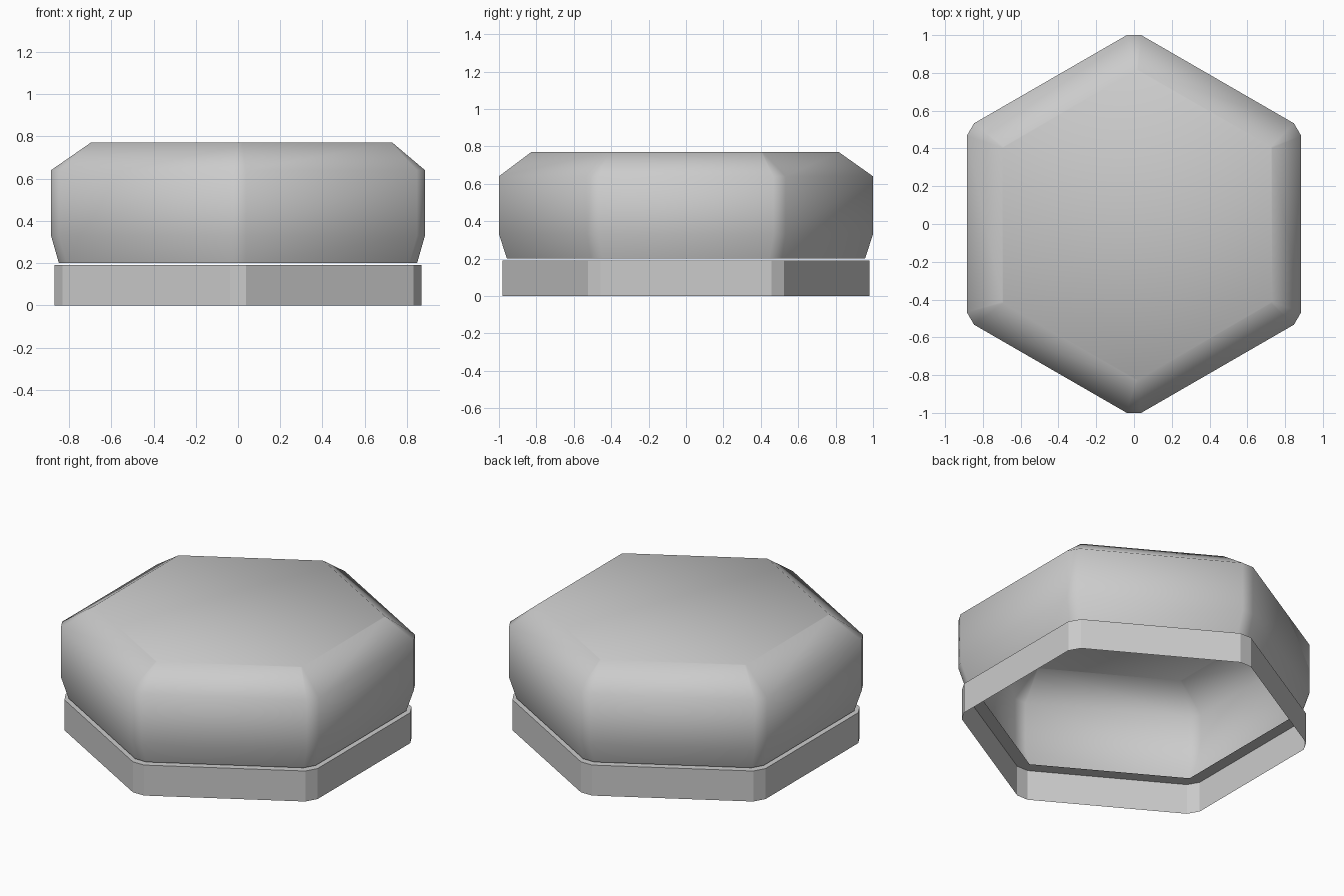
import bpy, bmesh, math

cube = bpy.data.objects.get("Cube")
if cube:
    bpy.data.objects.remove(cube, do_unlink=True)

grey = bpy.data.materials.new("light grey")
colour = (0.6, 0.6, 0.6, 1)
grey.diffuse_color = colour
grey.use_nodes = True
grey.node_tree.nodes["Principled BSDF"].inputs["Base Color"].default_value = colour


def hexagon(bm, apothem, z, cut, shift=(0, 0)):
    """Ring of vertices: a hexagon with a point at +y and clipped corners."""
    reach = apothem / math.cos(math.radians(30)) - cut
    half = cut * math.tan(math.radians(60))
    ring = []
    for i in range(6):
        a = math.radians(90 + 60 * i)
        for side in (-half, half):
            x = reach * math.cos(a) - side * math.sin(a)
            y = reach * math.sin(a) + side * math.cos(a)
            ring.append(bm.verts.new((x + shift[0], y + shift[1], z)))
    return ring


def shell(name, profile, closed, smooth):
    """Skin a stack of hexagons, from the lowest up, into an open shell."""
    bm = bmesh.new()
    rings = [hexagon(bm, *level) for level in profile]
    for low, high in zip(rings, rings[1:]):
        for i in range(len(low)):
            j = (i + 1) % len(low)
            bm.faces.new((low[i], low[j], high[j], high[i]))
    if closed:
        bm.faces.new(rings[-1])
    for face in bm.faces:
        face.smooth = smooth
    mesh = bpy.data.meshes.new(name)
    bm.to_mesh(mesh)
    bm.free()
    mesh.materials.append(grey)
    obj = bpy.data.objects.new(name, mesh)
    bpy.context.collection.objects.link(obj)
    return obj


# Rim: thin upright wall with a narrow flange turned inward at the top
shell("base_rim", [
    (0.868, 0.0, 0.022),
    (0.868, 0.19, 0.022),
    (0.795, 0.19, 0.002),
], closed=False, smooth=False)

# Cap: hollow, softly shaded shell hovering just above the rim
shell("cushion_cap", [
    (0.848, 0.2, 0.022),
    (0.885, 0.33, 0.022),
    (0.885, 0.64, 0.022),
    (0.714, 0.77, 0.003, (0.017, -0.005)),
], closed=True, smooth=True)
